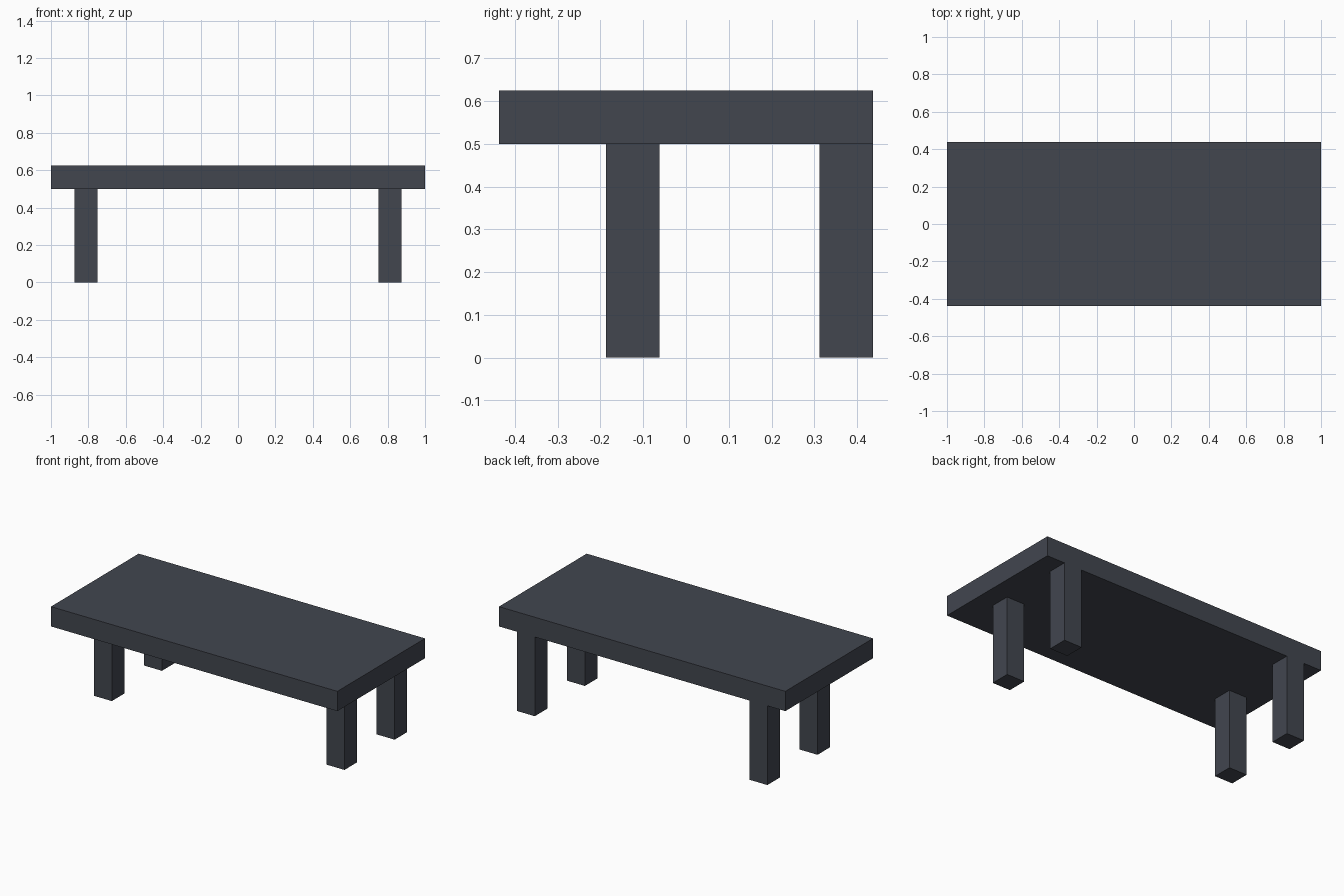
import bpy

if "Cube" in bpy.data.objects:
    bpy.data.objects.remove(bpy.data.objects["Cube"])

# Single dark slate colour
slate = bpy.data.materials.new("dark_slate")
slate.diffuse_color = (0.054, 0.061, 0.078, 1.0)
slate.use_nodes = True
slate.node_tree.nodes["Principled BSDF"].inputs["Base Color"].default_value = slate.diffuse_color


def box(name, low, high):
    """Axis-aligned box between two corners."""
    centre = [(a + b) / 2 for a, b in zip(low, high)]
    size = [b - a for a, b in zip(low, high)]
    bpy.ops.mesh.primitive_cube_add(size=1, location=centre)
    obj = bpy.context.object
    obj.name = name
    obj.scale = size
    bpy.ops.object.transform_apply(location=False, rotation=False, scale=True)
    obj.data.materials.append(slate)
    return obj


# Table top
box("table_top", (-1, -0.4375, 0.5), (1, 0.4375, 0.625))

# Four square legs: back pair flush with the back edge, front pair set well in
LEG = 0.125
for row, y in (("front", -0.1875), ("back", 0.3125)):
    for side, x in (("left", -0.875), ("right", 0.75)):
        box(f"{row}_{side}_leg", (x, y, 0), (x + LEG, y + LEG, 0.5))
